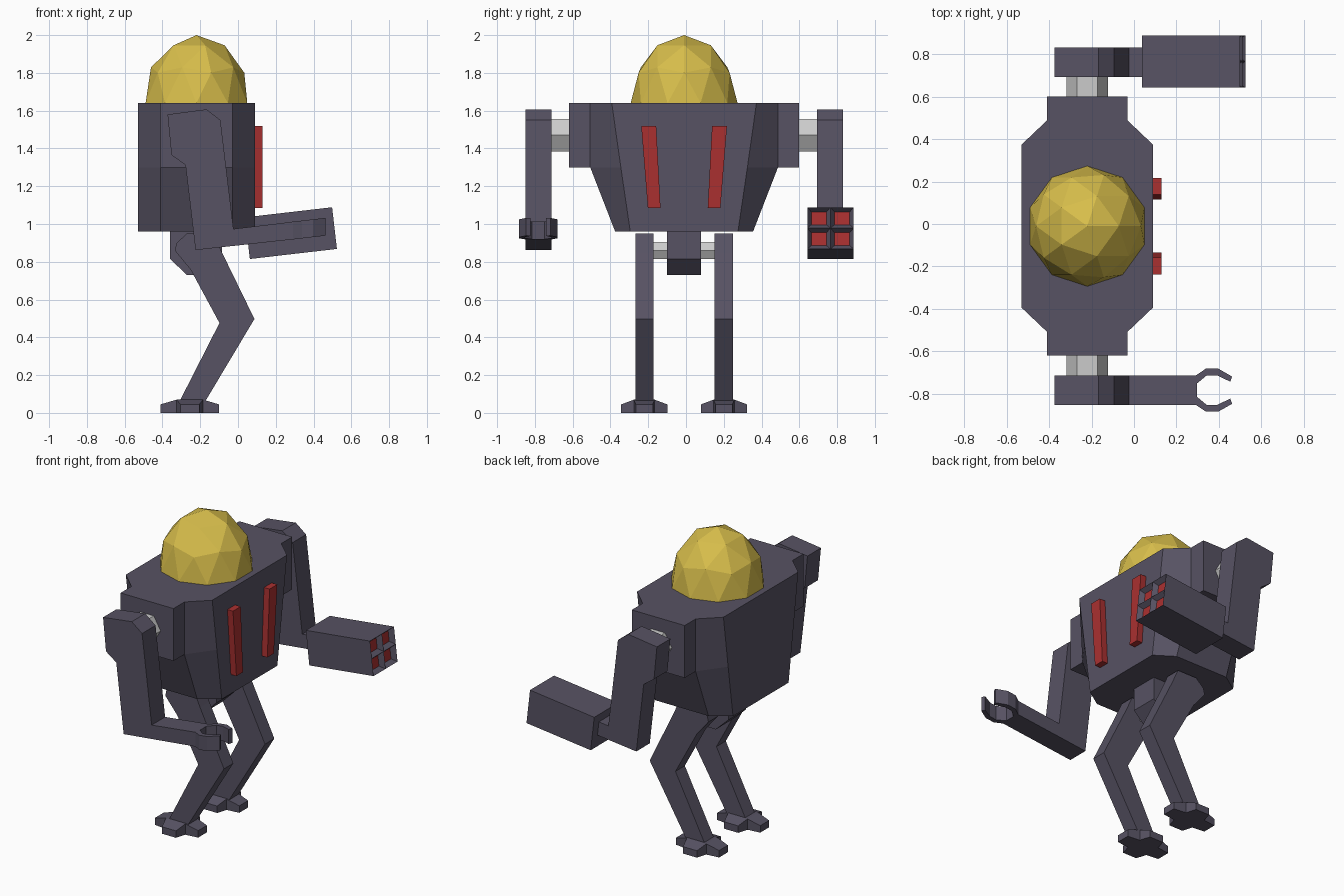
import bpy, bmesh, math
from mathutils import Matrix, Vector

if "Cube" in bpy.data.objects:
    bpy.data.objects.remove(bpy.data.objects["Cube"])

CY = -0.01   # symmetry plane of the body
CX = -0.22   # body centre line in x


def material(name, rgb):
    m = bpy.data.materials.new(name)
    m.diffuse_color = (*rgb, 1)
    m.use_nodes = True
    m.node_tree.nodes["Principled BSDF"].inputs["Base Color"].default_value = m.diffuse_color
    return m


ARMOR = material("armor", (0.095, 0.085, 0.125))
GOLD = material("gold", (0.68, 0.51, 0.07))
RED = material("red", (0.40, 0.03, 0.03))


def finish(name, bm, *mats, recalc=True):
    if recalc:
        bmesh.ops.recalc_face_normals(bm, faces=bm.faces[:])
    me = bpy.data.meshes.new(name)
    bm.to_mesh(me)
    bm.free()
    for m in mats:
        me.materials.append(m)
    ob = bpy.data.objects.new(name, me)
    bpy.context.collection.objects.link(ob)
    return ob


def loft(name, rings, *mats, top_faces=None):
    """Skin a stack of equal-length rings and cap both ends."""
    bm = bmesh.new()
    vs = [[bm.verts.new(p) for p in r] for r in rings]
    n = len(vs[0])
    for a, b in zip(vs, vs[1:]):
        for i in range(n):
            j = (i + 1) % n
            bm.faces.new((a[i], a[j], b[j], b[i]))
    bm.faces.new(vs[0])
    for idx in top_faces or [range(n)]:
        bm.faces.new([vs[-1][i] for i in idx])
    return finish(name, bm, *mats)


def prism(name, profile, y0, y1, *mats):
    """Extrude an (x, z) profile along y."""
    return loft(name, [[(x, y, z) for x, z in profile] for y in (y0, y1)], *mats)


def hexagon(cx, cz, r):
    return [(cx + r * math.cos(k * math.pi / 3), cz + r * math.sin(k * math.pi / 3))
            for k in range(6)]


# Torso: octagonal, tapering towards the waist
def torso_ring(z, outer, face):
    q = [(0.31, -face), (0.31, face), (0.19, outer), (-0.19, outer),
         (-0.31, face), (-0.31, -face), (-0.19, -outer), (0.19, -outer)]
    return [(CX + x, CY + y, z) for x, y in q]


loft("torso", [torso_ring(0.96, 0.365, 0.285), torso_ring(1.30, 0.497, 0.335),
               torso_ring(1.64, 0.497, 0.383)], ARMOR)

# Head dome: upper half of a stretched icosphere
bm = bmesh.new()
bmesh.ops.create_icosphere(bm, subdivisions=2, radius=1)
bmesh.ops.bisect_plane(bm, geom=bm.verts[:] + bm.edges[:] + bm.faces[:], dist=1e-3,
                       plane_co=(0, 0, 0), plane_no=(0, 0, 1), clear_inner=True)
bmesh.ops.transform(bm, verts=bm.verts[:], matrix=Matrix.Translation((CX, CY, 1.64))
                    @ Matrix.Diagonal((0.283, 0.283, 0.36, 1)))
finish("head_dome", bm, GOLD, recalc=False)

# Pelvis and hip axle
prism("pelvis", [(-0.36, 0.97), (-0.36, 0.815), (-0.27, 0.73), (-0.17, 0.73),
                 (-0.085, 0.815), (-0.085, 0.97)], CY - 0.09, CY + 0.09, ARMOR)
prism("hip_axle", hexagon(CX, 0.86, 0.053), CY - 0.18, CY + 0.18)

# Profiles shared by both sides
leg = [(-0.27, 0.95), (-0.13, 0.95), (-0.085, 0.85), (0.087, 0.497), (-0.18, 0.05),
       (-0.315, 0.05), (-0.098, 0.476), (-0.25, 0.757), (-0.335, 0.86), (-0.325, 0.90)]
foot = [(0.07, -0.055), (0.155, -0.045), (0.155, 0.045),
        (0.07, 0.055), (0.05, 0.122), (-0.05, 0.122),
        (-0.07, 0.055), (-0.155, 0.045), (-0.155, -0.045),
        (-0.07, -0.055), (-0.05, -0.122), (0.05, -0.122)]
foot_top = [(0, 1, 2, 3), (3, 4, 5, 6), (6, 7, 8, 9), (9, 10, 11, 0), (0, 3, 6, 9)]


def arm(end):
    return [(-0.373, 1.58), (-0.167, 1.607), (-0.093, 1.55), (-0.024, 0.974),
            (end, 0.977 + 0.12 * end), (end, 0.887 + 0.109 * end),
            (-0.225, 0.862), (-0.278, 1.312), (-0.352, 1.365)]


for side, s in (("right", -1), ("left", 1)):
    # Shoulder block and axle
    prism(side + "_shoulder", [(-0.41, 1.30), (-0.03, 1.30), (-0.03, 1.64), (-0.41, 1.64)],
          CY + s * 0.45, CY + s * 0.609, ARMOR)
    prism(side + "_shoulder_axle", hexagon(CX, 1.47, 0.098), CY + s * 0.59, CY + s * 0.72)
    # Bent arm
    prism(side + "_arm", arm(0.29 if s < 0 else 0.06),
          CY + s * 0.703, CY + s * 0.841, ARMOR)
    # Leg with four-toed foot
    prism(side + "_leg", leg, CY + s * 0.162, CY + s * 0.258, ARMOR)
    fx, fy = -0.255, CY + s * 0.211
    loft(side + "_foot",
         [[(fx + x, fy + y, 0) for x, y in foot],
          [(fx + x, fy + y, 0.045 if i % 3 else 0.07) for i, (x, y) in enumerate(foot)]],
         ARMOR, top_faces=foot_top)
    # Slanted red chest strip
    loft(side + "_chest_strip",
         [[(x, CY + s * y, z) for y, z in
           ((0.125, 1.085), (0.192, 1.085), (0.227, 1.52), (0.148, 1.52))]
          for x in (0.08, 0.13)], RED)

# Claw on the right arm: open C, following the slope of the forearm
half = [(0.28, 0.062), (0.338, 0.101), (0.397, 0.101), (0.462, 0.064),
        (0.453, 0.040), (0.390, 0.070), (0.343, 0.070), (0.297, 0.032)]
claw = half + [(x, -y) for x, y in reversed(half)]
loft("right_claw", [[(x, CY - 0.772 + y, z + 0.115 * x) for x, y in claw]
                    for z in (0.885, 0.979)], ARMOR)

# Launcher box on the left arm: 2 x 2 recessed red cells on its front end
bm = bmesh.new()
bmesh.ops.create_grid(bm, x_segments=2, y_segments=2, size=0.5)
ext = bmesh.ops.extrude_face_region(bm, geom=bm.faces[:], use_keep_orig=True)["geom"]
bmesh.ops.translate(bm, vec=(0, 0, 1),
                    verts=[v for v in ext if isinstance(v, bmesh.types.BMVert)])
a = math.radians(6.6)
basis = Matrix(((0, -math.sin(a), math.cos(a)), (1, 0, 0),
                (0, math.cos(a), math.sin(a)))).to_4x4()
bmesh.ops.transform(bm, verts=bm.verts[:], matrix=Matrix.Translation((0.05, 0.765, 0.925))
                    @ basis @ Matrix.Diagonal((0.246, 0.222, 0.464, 1)))
bmesh.ops.recalc_face_normals(bm, faces=bm.faces[:])
forward = Vector((math.cos(a), 0, math.sin(a)))
cells = [f for f in bm.faces if f.normal.dot(forward) > 0.9]
bmesh.ops.inset_individual(bm, faces=cells, thickness=0.03, depth=-0.03)
for f in cells:
    f.material_index = 1
finish("left_launcher", bm, ARMOR, RED, recalc=False)
